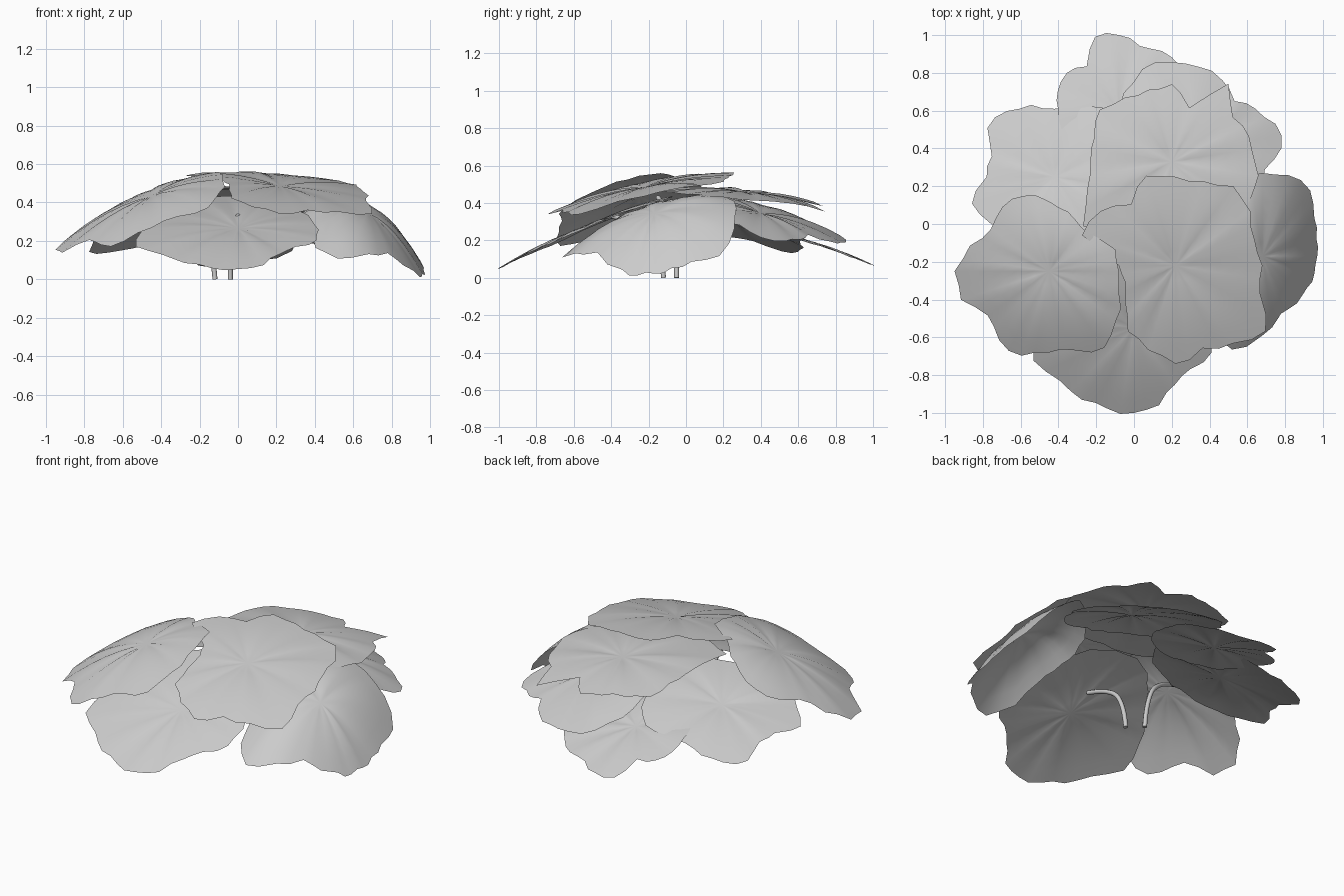
import bpy, bmesh, math, random
from mathutils import Vector

cube = bpy.data.objects.get("Cube")
if cube:
    bpy.data.objects.remove(cube, do_unlink=True)
random.seed(4)

grey = bpy.data.materials.new("pale grey")
grey.use_nodes = True
colour = (0.6, 0.6, 0.6, 1)
grey.diffuse_color = colour
grey.node_tree.nodes["Principled BSDF"].inputs["Base Color"].default_value = colour

RINGS = 6


def leaf(name, centre, slope, bend, radii):
    """Drooping leaf: jagged outline (radii in hundredths), tilted and domed, with radial folds."""
    cx, cy, cz = centre
    corners = []
    for i, r in enumerate(radii):
        a = math.tau * i / len(radii)
        corners.append(Vector((math.cos(a), math.sin(a))) * r / 100)
    # Ragged point halfway along each outline edge
    rim = []
    for i, p in enumerate(corners):
        rim += [p, (p + corners[(i + 1) % len(corners)]) / 2 * random.uniform(0.97, 1.05)]
    folds = [random.uniform(-0.006, 0.006) for p in rim]

    def height(p, fold, t):
        z = cz + slope[0] * p.x + slope[1] * p.y - bend[0] * p.x ** 2 - bend[1] * p.y ** 2
        dimple = 0.015 * (1 - t) ** 3
        return max(z + fold * math.sin(math.pi * t * 0.8) - dimple, 0.004)

    bm = bmesh.new()
    hub = bm.verts.new((cx, cy, height(Vector((0, 0)), 0, 0)))
    rings = []
    for k in range(1, RINGS + 1):
        t = k / RINGS
        rings.append([bm.verts.new((cx + p.x * t, cy + p.y * t, height(p * t, f, t)))
                      for p, f in zip(rim, folds)])
    n = len(rim)
    for i in range(n):
        j = (i + 1) % n
        bm.faces.new((hub, rings[0][i], rings[0][j]))
        for inner, outer in zip(rings, rings[1:]):
            bm.faces.new((inner[i], outer[i], outer[j], inner[j]))
    for f in bm.faces:
        f.smooth = True
    mesh = bpy.data.meshes.new(name)
    bm.to_mesh(mesh)
    bm.free()
    mesh.materials.append(grey)
    bpy.context.collection.objects.link(bpy.data.objects.new(name, mesh))


def stem(name, points):
    """Thin round stalk curving from the ground to the underside of a leaf."""
    curve = bpy.data.curves.new(name, "CURVE")
    curve.dimensions = "3D"
    curve.bevel_depth = 0.013
    curve.bevel_resolution = 2
    curve.use_fill_caps = True
    spline = curve.splines.new("NURBS")
    spline.points.add(len(points) - 1)
    for sp, p in zip(spline.points, points):
        sp.co = (*p, 1)
    spline.use_endpoint_u = True
    spline.order_u = 3
    curve.materials.append(grey)
    bpy.context.collection.objects.link(bpy.data.objects.new(name, curve))


# Upper layer
leaf("top_front_leaf", (0.22, -0.22, 0.5), (-0.08, 0.2), (0.12, 0.2),
     [46, 44, 49, 52, 47, 47, 50, 40, 49, 52, 30, 28, 33, 43, 47, 52, 46, 51, 59, 47])
leaf("top_back_leaf", (0.2, 0.33, 0.47), (-0.05, -0.11), (0.15, 0.25),
     [44, 43, 40, 51, 30, 41, 40, 42, 47, 43, 43, 47, 58, 52, 48, 45, 45, 45, 45, 46])
leaf("front_right_leaf", (-0.45, -0.25, 0.45), (0.4, 0.2), (0.4, 0.5),
     [37, 37, 31, 29, 33, 37, 42, 42, 38, 44, 50, 49, 40, 45, 47, 43, 44, 50, 44, 39])

# Middle layer
leaf("back_left_leaf", (0.35, 0.4, 0.36), (-0.2, -0.25), (0.3, 0.35),
     [43, 42, 36, 31, 38, 43, 48, 52, 50, 45, 45, 42, 40, 35, 35, 35, 35, 38, 38, 36])
leaf("back_right_leaf", (-0.42, 0.25, 0.31), (0.2, -0.25), (0.15, 0.2),
     [40, 42, 45, 45, 38, 36, 40, 43, 44, 35, 36, 46, 42, 40, 38, 35, 35, 36, 38, 40])

# Lower, steeply drooping layer
leaf("left_leaf", (0.68, -0.17, 0.36), (-0.58, 0.3), (2.0, 0.6),
     [29, 30, 34, 43, 45, 44, 40, 38, 36, 35, 35, 35, 38, 47, 52, 42, 32, 31, 29, 29])
leaf("front_leaf", (0, -0.55, 0.28), (0, 0.42), (0.12, 0.2),
     [42, 40, 40, 44, 47, 48, 47, 44, 42, 45, 50, 56, 48, 47, 45, 45, 43, 37, 37, 43])
leaf("back_leaf", (-0.08, 0.6, 0.22), (0, -0.3), (0.1, 0.2),
     [36, 39, 40, 39, 36, 40, 41, 29, 34, 34, 32, 32, 34, 36, 36, 36, 36, 35, 35, 35])

# Stalks
stem("front_stem", [(-0.04, -0.12, 0), (-0.04, -0.13, 0.13), (-0.03, -0.22, 0.29), (0, -0.4, 0.33)])
stem("side_stem", [(-0.12, -0.05, 0), (-0.13, -0.05, 0.15), (-0.22, -0.07, 0.34), (-0.43, -0.15, 0.43)])
